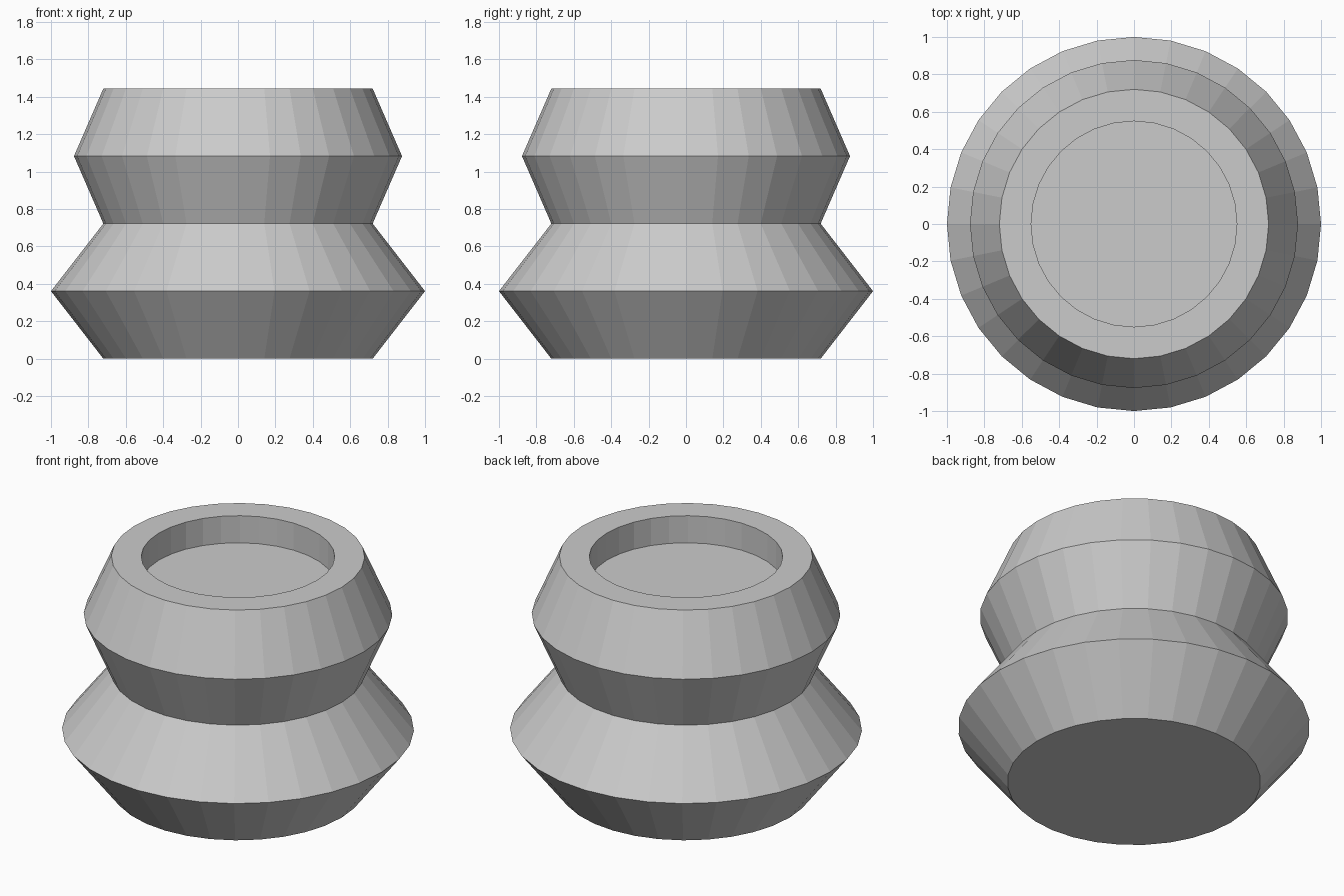
import bpy, bmesh
from math import cos, sin, tau

if "Cube" in bpy.data.objects:
    bpy.data.objects.remove(bpy.data.objects["Cube"])

SIDES = 32

# Outer profile from base to rim, then down into the top recess: (radius, z)
PROFILE = [(0.72, 0), (1.0, 0.361), (0.72, 0.722), (0.877, 1.083),
           (0.72, 1.444), (0.55, 1.444), (0.55, 1.274)]


def lathe(name, profile, sides):
    """Revolve a profile around z and cap both ends."""
    bm = bmesh.new()
    rings = [[bm.verts.new((r * cos(tau * i / sides), r * sin(tau * i / sides), z))
              for i in range(sides)] for r, z in profile]
    for low, high in zip(rings, rings[1:]):
        for i in range(sides):
            j = (i + 1) % sides
            bm.faces.new((low[i], low[j], high[j], high[i]))
    bm.faces.new(rings[0][::-1])   # underside
    bm.faces.new(rings[-1])        # recess floor
    mesh = bpy.data.meshes.new(name)
    bm.to_mesh(mesh)
    bm.free()
    obj = bpy.data.objects.new(name, mesh)
    bpy.context.collection.objects.link(obj)
    return obj


# Double-ridged pot body with a shallow round recess in the top
lathe("ridged_pot", PROFILE, SIDES)
